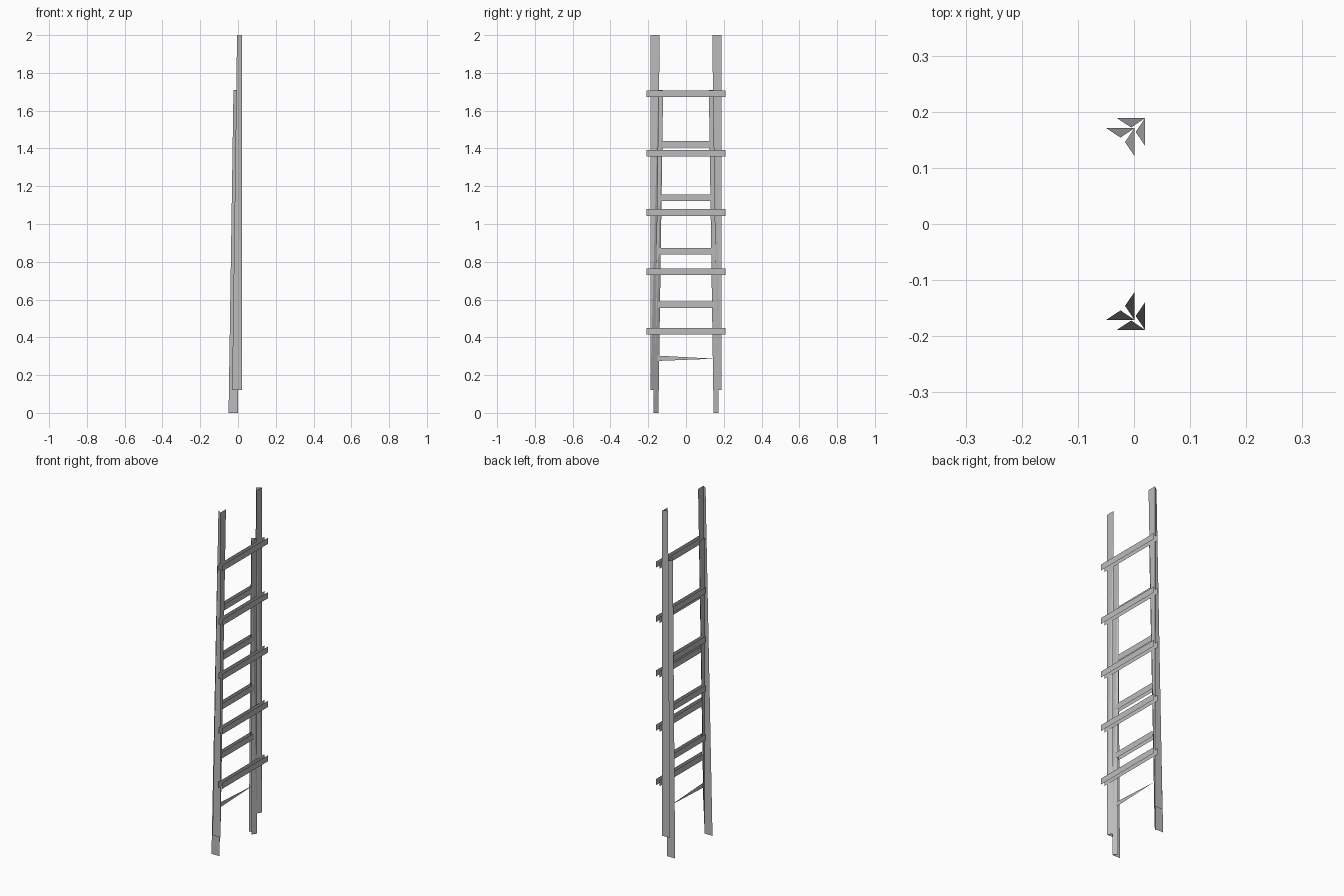
import bpy

if "Cube" in bpy.data.objects:
    bpy.data.objects.remove(bpy.data.objects["Cube"], do_unlink=True)

# Single painted metal colour
metal = bpy.data.materials.new("grey_metal")
metal.use_nodes = True
colour = (0.5, 0.5, 0.5, 1)
metal.diffuse_color = colour
metal.node_tree.nodes["Principled BSDF"].inputs["Base Color"].default_value = colour


def add_mesh(name, verts, faces):
    mesh = bpy.data.meshes.new(name)
    mesh.from_pydata(verts, [], faces)
    mesh.materials.append(metal)
    obj = bpy.data.objects.new(name, mesh)
    bpy.context.collection.objects.link(obj)
    return obj


def angle_rail(name, x, y, bottom, top, side):
    """Thin open angle section whose two flanges twist along its height."""
    def point(dx, dy, z):
        return (x - dx, side * (y - dy), z)
    verts = [point(0, 0, bottom), point(0, 0, top),
             point(0.051, 0, bottom), point(0.025, 0.017, top),
             point(0.017, 0.025, bottom), point(0, 0.05, top)]
    faces = [(0, 2, 3), (0, 3, 1), (0, 5, 4), (0, 1, 5)]
    if side < 0:
        faces = [f[::-1] for f in faces]
    add_mesh(name, verts, faces)


def rung(name, x_front, x_back, half, z, height=0.035):
    """Pair of thin upright strips, one behind the other."""
    verts = []
    for x in (x_front, x_back):
        for y, up in ((-half, -1), (half, -1), (half, 1), (-half, 1)):
            verts.append((x, y, z + up * height / 2))
    add_mesh(name, verts, [(0, 1, 2, 3), (7, 6, 5, 4)])


# Rails of the sliding section and the base section
for label, side in (("left", 1), ("right", -1)):
    angle_rail("upper_rail_" + label, 0.02, 0.189, 0.12, 2.0, side)
    angle_rail("lower_rail_" + label, 0.001, 0.171, 0.0, 1.71, side)

# Wide rungs of the sliding section
for i in range(5):
    rung(f"upper_rung_{i + 1}", 0.044, 0.021, 0.21, 0.432 + i * 0.3145)

# Narrow rungs of the base section
for i in range(1, 5):
    rung(f"lower_rung_{i + 1}", 0.0, -0.022, 0.148, 0.29 + i * 0.283)

# Lowest rung is a tapering strip
add_mesh("lower_rung_1",
         [(-0.005, -0.15, 0.275), (-0.005, 0.15, 0.287), (-0.005, -0.15, 0.303)],
         [(0, 1, 2)])
